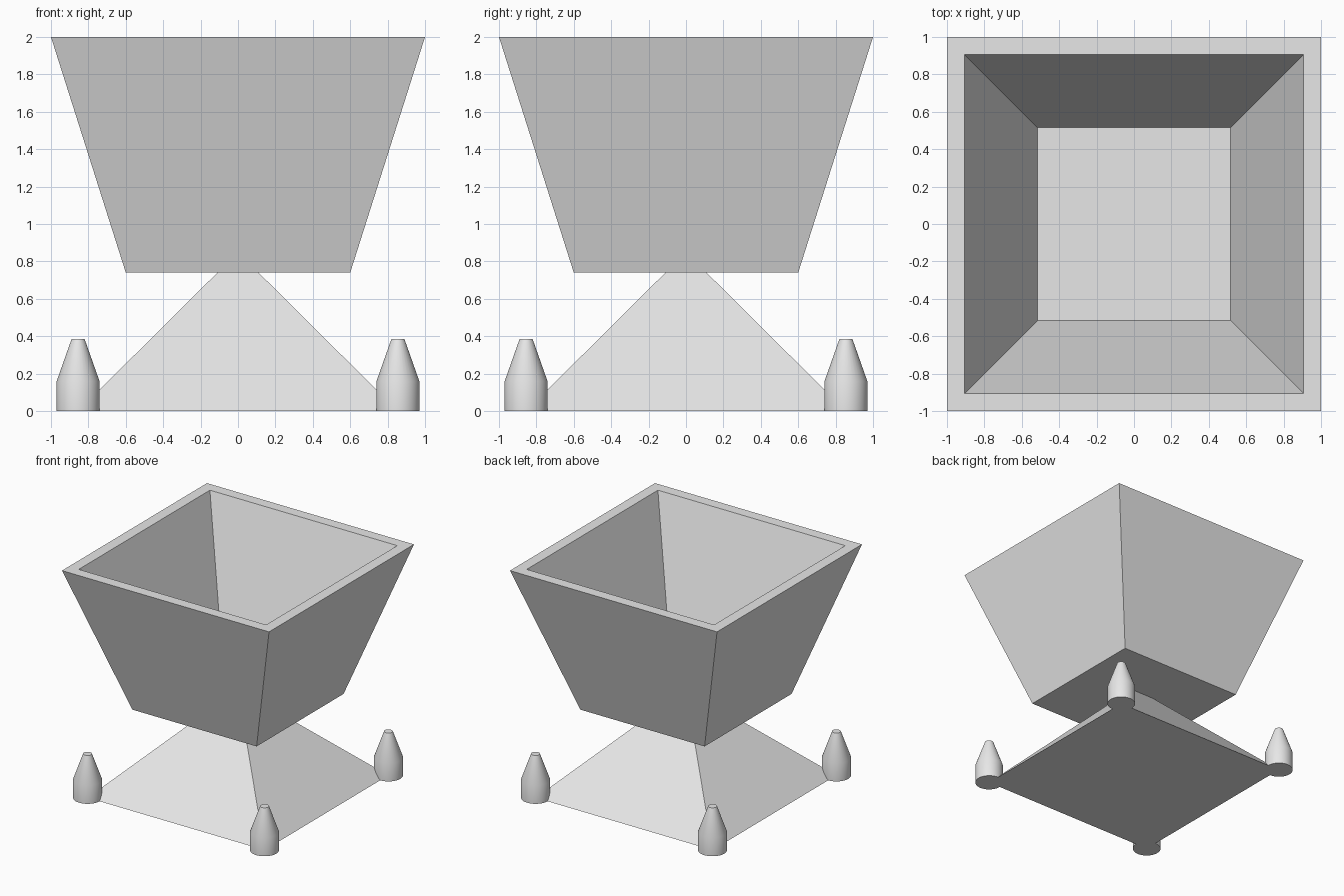
import bpy
import bmesh
import math

cube = bpy.data.objects.get("Cube")
if cube:
    bpy.data.objects.remove(cube, do_unlink=True)

gray = bpy.data.materials.new("light_gray")
gray.use_nodes = True
gray.diffuse_color = (0.8, 0.8, 0.8, 1)
gray.node_tree.nodes["Principled BSDF"].inputs["Base Color"].default_value = (0.8, 0.8, 0.8, 1)


def loft(name, profile, sides, location=(0, 0, 0), smooth=False):
    """Skin regular rings given as (radius, height) and cap both ends."""
    bm = bmesh.new()
    rings = []
    for radius, z in profile:
        angles = [2 * math.pi * (i + 0.5) / sides for i in range(sides)]
        rings.append([bm.verts.new((radius * math.cos(a), radius * math.sin(a), z)) for a in angles])
    for low, high in zip(rings, rings[1:]):
        for i in range(sides):
            j = (i + 1) % sides
            bm.faces.new((low[i], low[j], high[j], high[i]))
    bm.faces.new(rings[0][::-1])
    bm.faces.new(rings[-1])
    bmesh.ops.recalc_face_normals(bm, faces=bm.faces)
    mesh = bpy.data.meshes.new(name)
    bm.to_mesh(mesh)
    bm.free()
    mesh.materials.append(gray)
    obj = bpy.data.objects.new(name, mesh)
    obj.location = location
    bpy.context.collection.objects.link(obj)
    if smooth:
        bpy.ops.object.select_all(action='DESELECT')
        obj.select_set(True)
        bpy.context.view_layer.objects.active = obj
        bpy.ops.object.shade_smooth_by_angle(angle=math.radians(30))
    return obj


def square(half_widths):
    """Turn half widths of a square into corner radii."""
    return [(half * math.sqrt(2), z) for half, z in half_widths]


# Flared planter: outer wall, flat rim, inner wall and floor
loft("planter_bowl", square([(0.6, 0.74), (1, 2), (0.905, 2), (0.516, 0.82)]), 4)

# Pyramid base
loft("pyramid_base", square([(0.855, 0), (0.11, 0.74)]), 4)

# Tapered feet on the base corners
for side, x in (("left", 0.855), ("right", -0.855)):
    for end, y in (("front", -0.855), ("back", 0.855)):
        loft(f"{end}_{side}_foot", [(0.115, 0), (0.115, 0.16), (0.035, 0.385)], 32, (x, y, 0), True)
